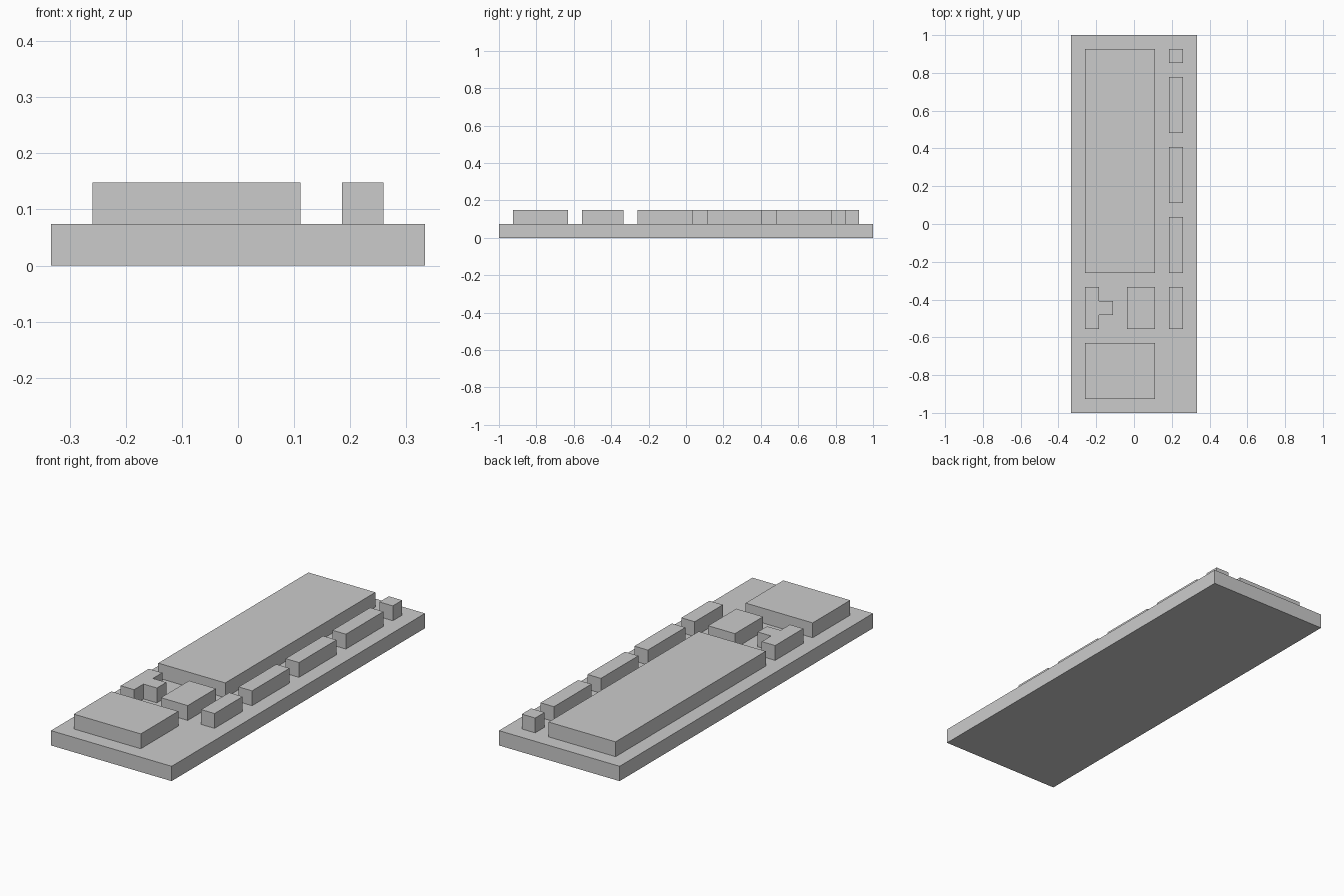
import bpy, bmesh

if "Cube" in bpy.data.objects:
    bpy.data.objects.remove(bpy.data.objects["Cube"])

U = 1 / 27          # grid module of the model
BASE_TOP, BLOCK_TOP = 2, 4


def prism(name, outline, z0, z1):
    """Extrude a closed xy outline (in grid modules) from z0 to z1."""
    bm = bmesh.new()
    face = bm.faces.new([bm.verts.new((x * U, y * U, z0 * U)) for x, y in outline])
    top = bmesh.ops.extrude_face_region(bm, geom=[face])["geom"]
    verts = [g for g in top if isinstance(g, bmesh.types.BMVert)]
    bmesh.ops.translate(bm, verts=verts, vec=(0, 0, (z1 - z0) * U))
    bmesh.ops.recalc_face_normals(bm, faces=bm.faces)
    mesh = bpy.data.meshes.new(name)
    bm.to_mesh(mesh)
    bm.free()
    obj = bpy.data.objects.new(name, mesh)
    bpy.context.collection.objects.link(obj)
    return obj


def rect(x0, x1, y0, y1):
    return [(x0, y0), (x1, y0), (x1, y1), (x0, y1)]


# Ground slab
prism("base_slab", rect(-9, 9, -27, 27), 0, BASE_TOP)

# Main rectangular blocks
blocks = {
    "long_block": (-7, 3, -7, 25),
    "front_block": (-7, 3, -25, -17),
    "middle_block": (-1, 3, -15, -9),
}
for name, r in blocks.items():
    prism(name, rect(*r), BASE_TOP, BLOCK_TOP)

# Row of small blocks along the right edge
for i, (y0, y1) in enumerate([(-15, -9), (-7, 1), (3, 11), (13, 21), (23, 25)], 1):
    prism(f"side_block_{i}", rect(5, 7, y0, y1), BASE_TOP, BLOCK_TOP)

# T-shaped block on the left
t_outline = [(-7, -15), (-5, -15), (-5, -13), (-3, -13),
             (-3, -11), (-5, -11), (-5, -9), (-7, -9)]
prism("t_block", t_outline, BASE_TOP, BLOCK_TOP)
